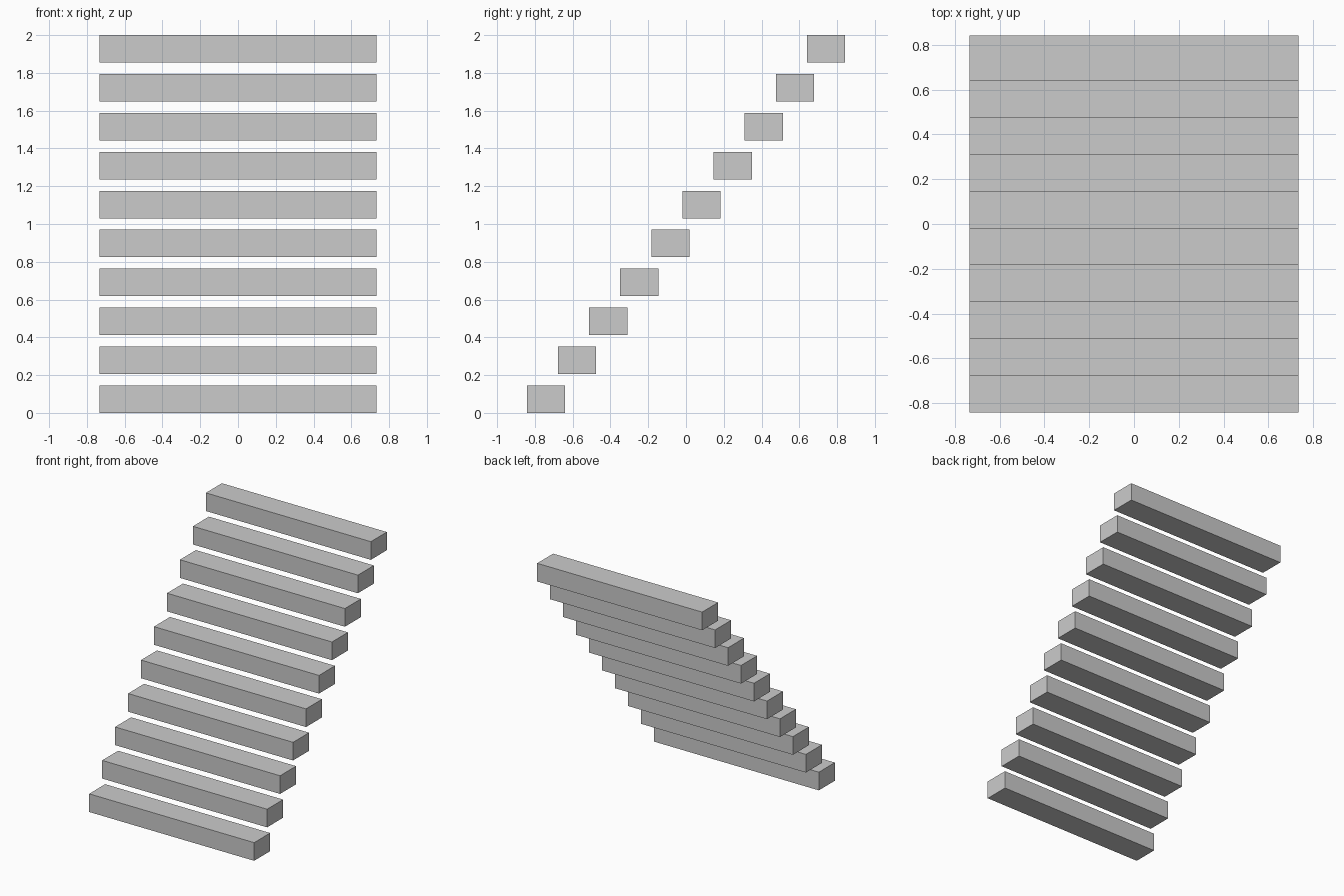
import bpy

if "Cube" in bpy.data.objects:
    bpy.data.objects.remove(bpy.data.objects["Cube"])

COUNT = 10
WIDTH, DEPTH, HEIGHT = 1.468, 0.203, 0.146   # size of one step block
HALF_Y, TOTAL_Z = 0.843, 2.0                 # overall extents of the flight
RUN = (2 * HALF_Y - DEPTH) / (COUNT - 1)
RISE = (TOTAL_Z - HEIGHT) / (COUNT - 1)


def add_step(i):
    location = (0, -HALF_Y + DEPTH / 2 + i * RUN, HEIGHT / 2 + i * RISE)
    bpy.ops.mesh.primitive_cube_add(size=1, location=location)
    step = bpy.context.object
    step.name = f"step_{i + 1:02d}"
    step.scale = (WIDTH, DEPTH, HEIGHT)
    bpy.ops.object.transform_apply(location=False, rotation=False, scale=True)


# Floating stair treads climbing from front to back
for i in range(COUNT):
    add_step(i)
